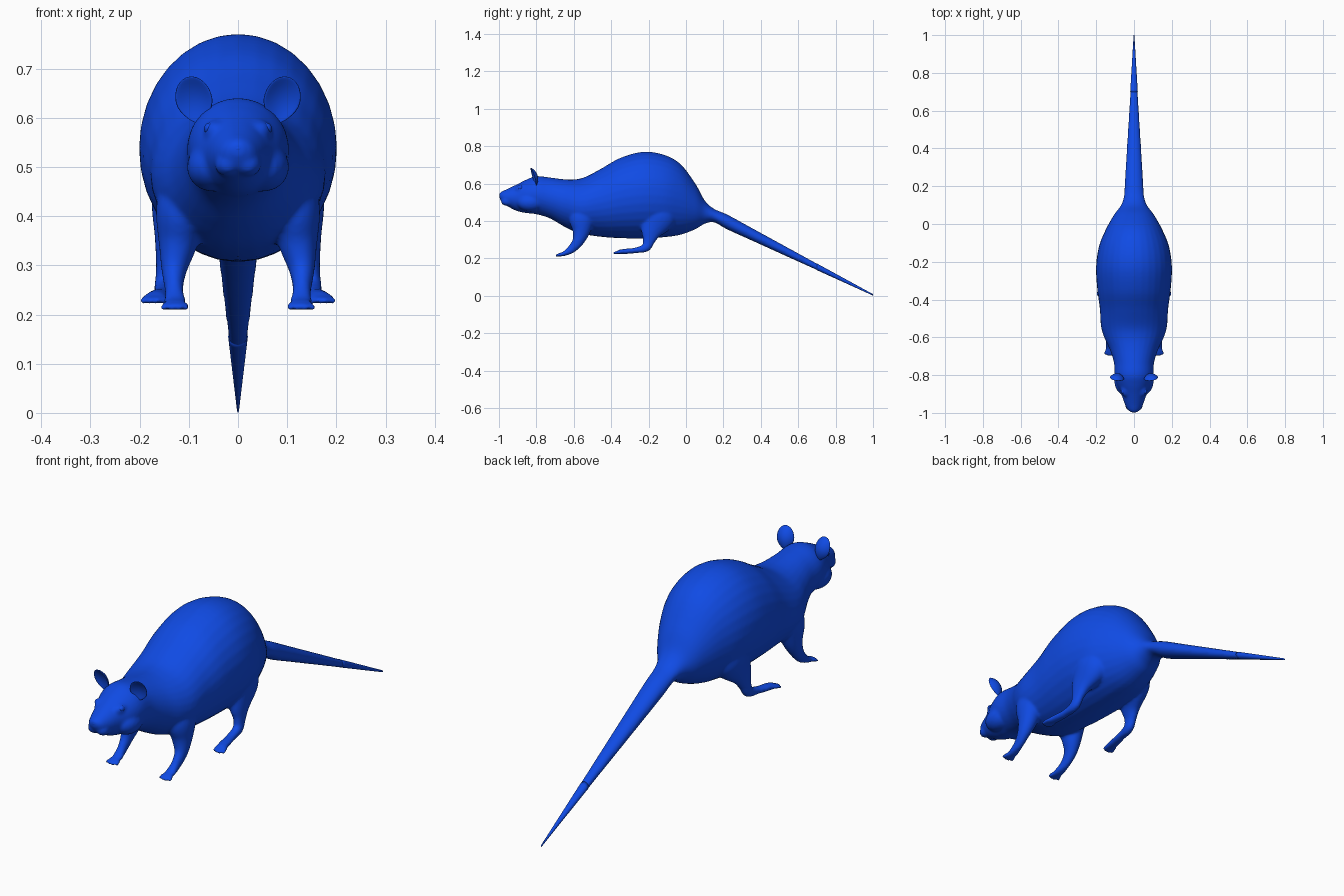
import bpy, bmesh, math
from mathutils import Vector, Matrix

cube = bpy.data.objects.get("Cube")
if cube:
    bpy.data.objects.remove(cube, do_unlink=True)

blue = bpy.data.materials.new("bright blue")
blue.use_nodes = True
blue.diffuse_color = (0.005, 0.07, 0.78, 1)
blue.node_tree.nodes["Principled BSDF"].inputs["Base Color"].default_value = blue.diffuse_color


def smooth_rows(rows, steps=5):
    """Catmull-Rom interpolation of rows of numbers."""
    rows = [Vector(r) for r in rows]
    ends = [rows[0]] + rows + [rows[-1]]
    result = []
    for a, b, c, d in zip(ends, ends[1:], ends[2:], ends[3:]):
        for i in range(steps):
            t = i / steps
            result.append(0.5 * (2 * b + (c - a) * t + (2 * a - 5 * b + 4 * c - d) * t ** 2
                                 + (3 * b - a - 3 * c + d) * t ** 3))
    return result + [rows[-1]]


def loft(bm, rows, side=1, upright=False, sides=32):
    """Skin elliptical rings given as x, y, z, half width, half height."""
    rows = smooth_rows(rows)
    rings = []
    for i, row in enumerate(rows):
        x, y, z, width, height = row
        before, after = rows[max(i - 1, 0)], rows[min(i + 1, len(rows) - 1)]
        along = Vector((after - before)[:3]).normalized()
        up = Vector((0, 0, 1)) if upright else Vector((1, 0, 0)).cross(along).normalized()
        across = Vector((1, 0, 0)) if upright else along.cross(up)
        ring = []
        for k in range(sides):
            a = math.tau * k / sides
            p = Vector((x, y, z)) + across * (width * math.cos(a)) + up * (height * math.sin(a))
            p.x *= side
            ring.append(bm.verts.new(p))
        rings.append(ring)
    for r, s in zip(rings, rings[1:]):
        for k in range(sides):
            n = (k + 1) % sides
            bm.faces.new((r[k], r[n], s[n], s[k]))
    bm.faces.new(rings[0])
    bm.faces.new(rings[-1])


def ball(bm, centre, size):
    bmesh.ops.create_uvsphere(bm, u_segments=24, v_segments=16, radius=1,
                              matrix=Matrix.Translation(centre) @ Matrix.Diagonal((*size, 1)))


def finish(bm, name):
    bmesh.ops.recalc_face_normals(bm, faces=bm.faces)
    mesh = bpy.data.meshes.new(name)
    for face in bm.faces:
        face.smooth = True
    bm.to_mesh(mesh)
    bm.free()
    mesh.materials.append(blue)
    obj = bpy.data.objects.new(name, mesh)
    bpy.context.collection.objects.link(obj)
    return obj


# Head, trunk and rump: y, top, underside, half width
trunk = [
    (-0.998, .548, .525, .012), (-0.985, .558, .502, .032), (-0.95, .574, .476, .05),
    (-0.9, .598, .452, .068), (-0.85, .623, .442, .09), (-0.8, .64, .436, .102),
    (-0.73, .633, .415, .107), (-0.66, .624, .375, .13), (-0.6, .622, .345, .158),
    (-0.54, .635, .328, .175), (-0.45, .682, .315, .181), (-0.35, .738, .308, .194),
    (-0.23, .77, .307, .201), (-0.12, .755, .313, .186), (-0.03, .705, .326, .15),
    (0.05, .6, .356, .105), (0.1, .51, .385, .068), (0.15, .465, .393, .053),
]
body_rows = [(0, y, (t + b) / 2, w, (t - b) / 2) for y, t, b, w in trunk]


# Tail narrows evenly along a straight downward line
def tail_row(y):
    f = (y - 0.15) / 0.85
    return (0, y, .43 - .425 * f, .051 * (1 - f) + .002, .039 * (1 - f) + .004)


body_rows += [tail_row(y) for y in (0.22, 0.35, 0.5, 0.65, 0.8)]

front_leg = [(.11, -.54, .48, .045, .06), (.115, -.555, .41, .052, .07),
             (.122, -.56, .345, .04, .048), (.13, -.578, .29, .026, .031),
             (.13, -.612, .25, .019, .023), (.128, -.65, .226, .023, .013),
             (.128, -.675, .22, .02, .01)]
hind_leg = [(.095, -.12, .5, .06, .08), (.112, -.15, .42, .065, .095),
            (.135, -.185, .345, .035, .058), (.146, -.198, .295, .021, .033),
            (.15, -.215, .258, .02, .024), (.154, -.27, .243, .02, .015),
            (.163, -.33, .237, .023, .014), (.168, -.36, .235, .021, .011)]

bm = bmesh.new()
loft(bm, body_rows, upright=True)
for side in (1, -1):
    loft(bm, front_leg, side)
    loft(bm, hind_leg, side)
    # Toes fan out from each paw
    for k in (-1.5, -0.5, 0.5, 1.5):
        reach = 0.008 * abs(k)
        loft(bm, [(.128 + .009 * k, -.665, .222, .009, .009),
                  (.128 + .014 * k, -.69 + reach, .217, .009, .008),
                  (.128 + .016 * k, -.704 + reach, .213, .006, .005)], side, sides=12)
        loft(bm, [(.167 + .009 * k, -.345, .236, .009, .009),
                  (.17 + .013 * k, -.375 + reach, .231, .009, .008),
                  (.172 + .015 * k, -.394 + reach, .226, .006, .006)], side, sides=12)
    # Cheeks and brow swell
    ball(bm, (.052 * side, -.83, .5), (.052, .075, .05))
    ball(bm, (.045 * side, -.875, .572), (.024, .04, .024))
    ball(bm, (.02 * side, -.955, .505), (.028, .035, .025))
body = finish(bm, "body")

# Blend limbs into the trunk
blend = body.modifiers.new("blend", 'REMESH')
blend.mode = 'VOXEL'
blend.voxel_size = 0.006
blend.use_smooth_shade = True
soften = body.modifiers.new("soften", 'SMOOTH')
soften.factor = 0.5
soften.iterations = 10

bm = bmesh.new()
loft(bm, [tail_row(y) for y in (0.7, 0.8, 0.9, 1.0)], upright=True)
finish(bm, "tail_tip")

# Small nose with two nostril pads
bm = bmesh.new()
ball(bm, (0, -.985, .537), (.016, .013, .011))
for side in (1, -1):
    ball(bm, (.011 * side, -.984, .53), (.009, .011, .008))
finish(bm, "nose")

for side, label in ((1, "left"), (-1, "right")):
    bm = bmesh.new()
    ball(bm, (.057 * side, -.886, .578), (.012, .014, .012))
    finish(bm, label + "_eye")

    # Cupped ear, narrowing to its root
    bm = bmesh.new()
    ball(bm, (0, 0, 0), (1, 1, 1))
    for v in bm.verts:
        x, y, z = v.co
        root = 1 - 0.4 * max(0, -z) ** 2
        v.co = (x * .038 * root, y * .007 - .016 * (x * x + z * z), z * .05)
    turn = (Matrix.Translation((.087 * side, -.8, .641))
            @ Matrix.Rotation(.2 * side, 4, 'Z') @ Matrix.Rotation(.14 * side, 4, 'Y')
            @ Matrix.Rotation(.3, 4, 'X'))
    bmesh.ops.transform(bm, matrix=turn, verts=bm.verts)
    finish(bm, label + "_ear")
